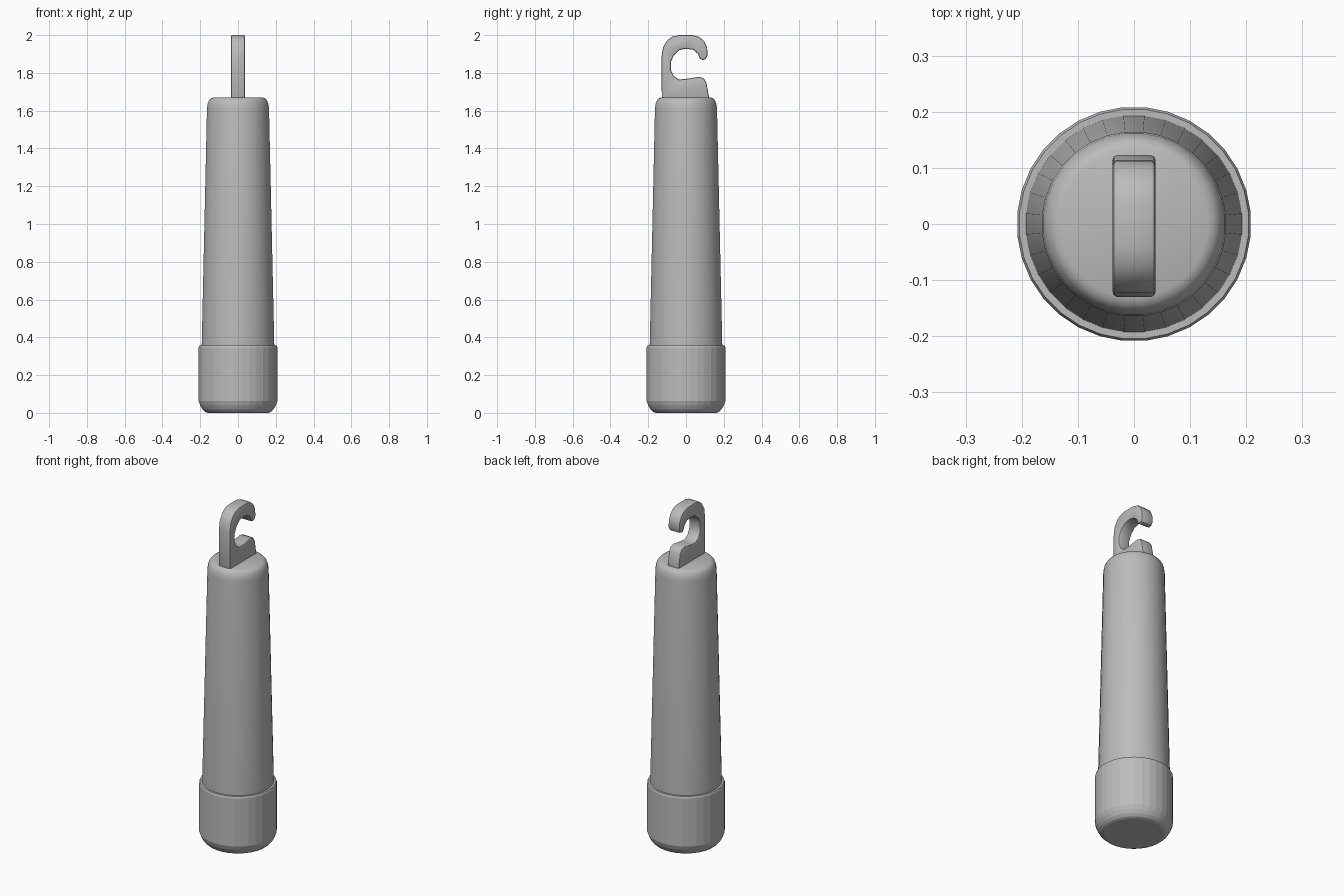
import bpy, bmesh, math

if "Cube" in bpy.data.objects:
    bpy.data.objects.remove(bpy.data.objects["Cube"])

grey = bpy.data.materials.new("mid grey")
grey.diffuse_color = (0.5, 0.5, 0.5, 1)
grey.use_nodes = True
grey.node_tree.nodes["Principled BSDF"].inputs["Base Color"].default_value = grey.diffuse_color
SIDES = 32


def finish(name, bm, smooth_angle=None):
    bmesh.ops.recalc_face_normals(bm, faces=bm.faces)
    mesh = bpy.data.meshes.new(name)
    bm.to_mesh(mesh)
    bm.free()
    mesh.materials.append(grey)
    obj = bpy.data.objects.new(name, mesh)
    bpy.context.collection.objects.link(obj)
    bpy.ops.object.select_all(action='DESELECT')
    obj.select_set(True)
    bpy.context.view_layer.objects.active = obj
    if smooth_angle:
        bpy.ops.object.shade_smooth_by_angle(angle=math.radians(smooth_angle))
    return obj


def lathe(name, profile, smooth_angle=None):
    """Revolve (radius, height) points around z, capping both ends."""
    bm = bmesh.new()
    rings = []
    for r, z in profile:
        ring = []
        for i in range(SIDES):
            a = 2 * math.pi * (i + 0.5) / SIDES
            ring.append(bm.verts.new((r * math.cos(a), r * math.sin(a), z)))
        rings.append(ring)
    for low, high in zip(rings, rings[1:]):
        for i in range(SIDES):
            j = (i + 1) % SIDES
            bm.faces.new((low[i], low[j], high[j], high[i]))
    bm.faces.new(rings[0][::-1])
    bm.faces.new(rings[-1])
    return finish(name, bm, smooth_angle)


# Tapered handle with a rounded shoulder
lathe("tapered_body", [(0.193, 0.30), (0.193, 0.36), (0.165, 1.61),
                       (0.162, 1.635), (0.154, 1.655), (0.145, 1.665),
                       (0.132, 1.67)], 40)

# Wider end cap with a rounded bottom edge and a narrow rim
lathe("end_cap", [(0.160, 0.0), (0.174, 0.005), (0.188, 0.018),
                  (0.200, 0.038), (0.209, 0.062), (0.209, 0.347),
                  (0.205, 0.357), (0.190, 0.357)], 10)

# Hanging hook: side outline extruded across x with softened edges
outline = [(-0.128, 1.66), (-0.13, 1.88), (-0.122, 1.935), (-0.10, 1.972),
           (-0.073, 1.992), (-0.04, 2.0), (0.035, 2.0), (0.07, 1.99),
           (0.097, 1.967), (0.112, 1.935), (0.114, 1.892), (0.104, 1.873),
           (0.088, 1.868), (0.073, 1.876), (0.064, 1.90), (0.04, 1.922),
           (0.0, 1.928), (-0.035, 1.921), (-0.063, 1.895), (-0.08, 1.86),
           (-0.08, 1.815), (-0.064, 1.783), (-0.038, 1.765), (0.0, 1.768),
           (0.07, 1.779), (0.095, 1.77), (0.108, 1.748), (0.124, 1.66)]
HALF = 0.038
bm = bmesh.new()
face = bm.faces.new([bm.verts.new((-HALF, y, z)) for y, z in outline])
out = bmesh.ops.extrude_face_region(bm, geom=[face])
moved = [v for v in out["geom"] if isinstance(v, bmesh.types.BMVert)]
bmesh.ops.translate(bm, verts=moved, vec=(2 * HALF, 0, 0))
hook = finish("hook", bm)
bevel = hook.modifiers.new("soft edges", 'BEVEL')
bevel.width = 0.008
bevel.segments = 2
bevel.limit_method = 'ANGLE'
bevel.angle_limit = math.radians(50)
bpy.ops.object.modifier_apply(modifier=bevel.name)
bpy.ops.object.shade_smooth_by_angle(angle=math.radians(40))
